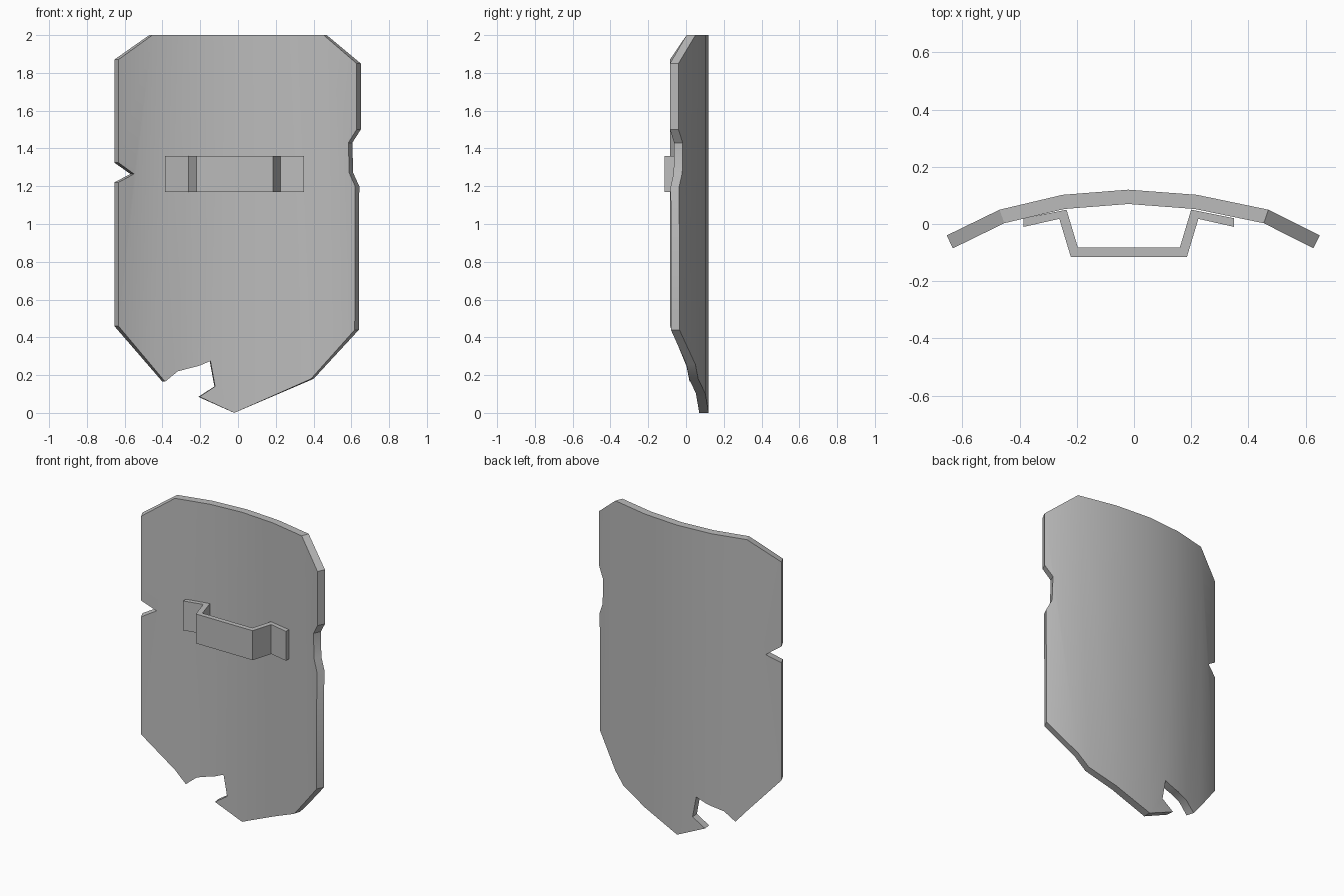
import bpy, bmesh
from mathutils import Vector

cube = bpy.data.objects.get("Cube")
if cube:
    bpy.data.objects.remove(cube, do_unlink=True)

GREY = (0.5, 0.5, 0.5, 1.0)
metal = bpy.data.materials.new("plain_grey")
metal.use_nodes = True
metal.diffuse_color = GREY
metal.node_tree.nodes["Principled BSDF"].inputs["Base Color"].default_value = GREY


def finish(bm, name):
    bmesh.ops.recalc_face_normals(bm, faces=bm.faces[:])
    mesh = bpy.data.meshes.new(name)
    bm.to_mesh(mesh)
    bm.free()
    mesh.materials.append(metal)
    obj = bpy.data.objects.new(name, mesh)
    bpy.context.collection.objects.link(obj)
    return obj


# Curved cross-section of the plate, as x and y of its convex back
THICKNESS = 0.05
bends = [Vector(p) for p in [(-0.655, -0.04), (-0.47, 0.05), (-0.25, 0.102), (-0.02, 0.12),
                             (0.22, 0.102), (0.47, 0.05), (0.65, -0.04)]]
segment_normals = []
for a, b in zip(bends, bends[1:]):
    d = (b - a).normalized()
    segment_normals.append(Vector((-d.y, d.x)))
padded = segment_normals[:1] + segment_normals + segment_normals[-1:]
bend_normals = [(m + n).normalized() for m, n in zip(padded, padded[1:])]


def curve_at(x):
    """Point on the back and outward normal at x."""
    i = 0
    while i < len(bends) - 2 and x > bends[i + 1].x:
        i += 1
    t = (x - bends[i].x) / (bends[i + 1].x - bends[i].x)
    return bends[i].lerp(bends[i + 1], t), bend_normals[i].lerp(bend_normals[i + 1], t)


# Battered outline, x and z, with chipped sides and a broken lower edge
outline = [(0.47, 2), (0.65, 1.85), (0.65, 1.5), (0.605, 1.43), (0.61, 1.27), (0.642, 1.2),
           (0.64, 0.44), (0.4, 0.18), (-0.02, 0), (-0.21, 0.085), (-0.125, 0.14),
           (-0.15, 0.275), (-0.21, 0.25), (-0.33, 0.22), (-0.4, 0.165), (-0.655, 0.46),
           (-0.655, 1.22), (-0.57, 1.265), (-0.655, 1.325), (-0.655, 1.87), (-0.47, 2)]

# Shield plate: cut the flat outline at the bends, then curve and thicken it
bm = bmesh.new()
bm.faces.new([bm.verts.new((x, 0, z)) for x, z in outline])
for bend in bends[1:-1]:
    bmesh.ops.bisect_plane(bm, geom=bm.verts[:] + bm.edges[:] + bm.faces[:], dist=0.0005,
                           plane_co=(bend.x, 0, 0), plane_no=(1, 0, 0))
back_faces = bm.faces[:]
rim = [e for e in bm.edges if e.is_boundary]
inner = {}
for v in bm.verts[:]:
    p, n = curve_at(v.co.x)
    q = p - n * THICKNESS
    inner[v] = bm.verts.new((q.x, q.y, v.co.z))
    v.co = (p.x, p.y, v.co.z)
for f in back_faces:
    bm.faces.new([inner[v] for v in reversed(f.verts)])
for e in rim:
    a, b = e.verts
    bm.faces.new((a, b, inner[b], inner[a]))
plate = finish(bm, "shield_plate")
bpy.ops.object.select_all(action="DESELECT")
plate.select_set(True)
bpy.context.view_layer.objects.active = plate
bpy.ops.object.shade_smooth_by_angle(angle=0.5)

# Handle: a bent strap, half profile mirrored about its centre
HANDLE_X, LOW, HIGH = -0.018, 1.17, 1.36
front_side = [(0.203, -0.115), (0.243, 0.018), (0.368, -0.01)]
back_side = [(0.368, 0.02), (0.218, 0.05), (0.178, -0.083)]
half = front_side + back_side
profile = half + [(-x, y) for x, y in reversed(half)]
bm = bmesh.new()
base = bm.faces.new([bm.verts.new((x + HANDLE_X, y, LOW)) for x, y in profile])
top = bmesh.ops.extrude_face_region(bm, geom=[base], use_keep_orig=True)
bmesh.ops.translate(bm, vec=(0, 0, HIGH - LOW),
                    verts=[g for g in top["geom"] if isinstance(g, bmesh.types.BMVert)])
finish(bm, "handle")
